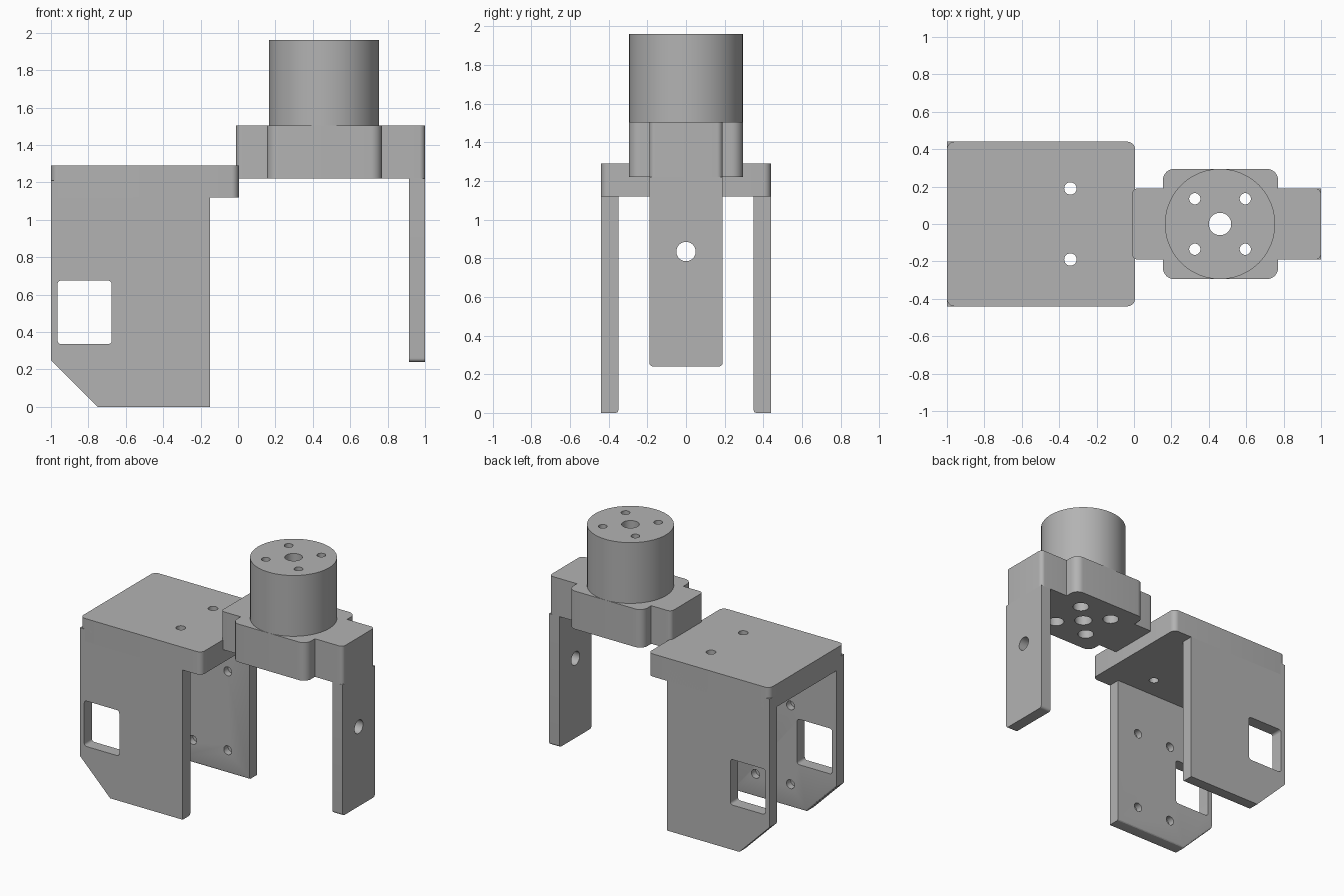
import bpy, bmesh
from math import pi
from mathutils import Vector

old = bpy.data.objects.get("Cube")
if old:
    bpy.data.objects.remove(old, do_unlink=True)

grey = bpy.data.materials.new("plain grey")
grey.use_nodes = True
colour = (0.45, 0.45, 0.45, 1)
grey.diffuse_color = colour
grey.node_tree.nodes["Principled BSDF"].inputs["Base Color"].default_value = colour

# how a flat outline (u, v) and a depth w map into space for each extrusion axis
PLACE = {"x": lambda u, v, w: (w, u, v),
         "y": lambda u, v, w: (u, w, v),
         "z": lambda u, v, w: (u, v, w)}


def rounded(corners, steps=8):
    """Outline from (u, v, radius) corners; each radius becomes a small arc."""
    out = []
    for i, (u, v, r) in enumerate(corners):
        p = Vector((u, v))
        if r == 0:
            out.append(p)
            continue
        to_prev = (Vector(corners[i - 1][:2]) - p).normalized()
        to_next = (Vector(corners[(i + 1) % len(corners)][:2]) - p).normalized()
        centre = p + (to_prev + to_next) * r
        for k in range(steps + 1):
            t = k / steps * pi / 2
            out.append(centre - to_next * r * Vector((1, 0)).rotate_by(t).x
                       - to_prev * r * Vector((1, 0)).rotate_by(t).y)
    return out


def arc_rounded(corners, steps=8):
    from math import sin, cos
    out = []
    for i, (u, v, r) in enumerate(corners):
        p = Vector((u, v))
        to_prev = (Vector(corners[i - 1][:2]) - p).normalized()
        to_next = (Vector(corners[(i + 1) % len(corners)][:2]) - p).normalized()
        for k in range(steps + 1 if r else 1):
            t = k / steps * pi / 2
            out.append(p + r * (to_prev * (1 - sin(t)) + to_next * (1 - cos(t))))
    return out


def rect(u0, u1, v0, v1, r0=0.0, r1=0.0):
    """Rectangle with radius r0 at the low-u corners and r1 at the high-u ones."""
    return arc_rounded([(u0, v0, r0), (u1, v0, r1), (u1, v1, r1), (u0, v1, r0)])


def circle(u, v, r):
    return [Vector((u, v)) + Vector((r, 0)) @ rotation(k) for k in range(48)]


def rotation(k):
    from mathutils import Matrix
    return Matrix.Rotation(2 * pi * k / 48, 2)


def prism(name, outline, axis, lo, hi, soften=None):
    bm = bmesh.new()
    rings = [[bm.verts.new(PLACE[axis](p.x, p.y, w)) for p in outline] for w in (lo, hi)]
    n = len(outline)
    for ring in rings:
        bm.faces.new(ring)
    for i in range(n):
        j = (i + 1) % n
        bm.faces.new((rings[0][i], rings[0][j], rings[1][j], rings[1][i]))
    bmesh.ops.recalc_face_normals(bm, faces=bm.faces)
    if soften:
        edges = [e for e in bm.edges if all(soften(v.co) for v in e.verts)]
        bmesh.ops.bevel(bm, geom=edges, offset=0.014, segments=3, profile=0.5, affect="EDGES")
    mesh = bpy.data.meshes.new(name)
    bm.to_mesh(mesh)
    bm.free()
    mesh.materials.append(grey)
    obj = bpy.data.objects.new(name, mesh)
    bpy.context.collection.objects.link(obj)
    return obj


def finish(obj, cuts):
    """Cut every (outline, axis, lo, hi) out of the part and shade it."""
    bpy.ops.object.select_all(action="DESELECT")
    bpy.context.view_layer.objects.active = obj
    obj.select_set(True)
    for cut in cuts:
        cutter = prism("cutter", *cut)
        cutter.hide_render = True
        mod = obj.modifiers.new("cut", "BOOLEAN")
        mod.operation, mod.solver, mod.object = "DIFFERENCE", "EXACT", cutter
        bpy.ops.object.modifier_apply(modifier=mod.name)
        bpy.data.objects.remove(cutter, do_unlink=True)
    bpy.ops.object.shade_smooth_by_angle(angle=0.5)


# bracket top plate with two screw holes
finish(prism("bracket_top", rect(-1, 0.005, -0.44, 0.44, 0.04, 0.04), "z", 1.12, 1.29),
       [(circle(-0.34, y, 0.033), "z", 1, 1.4) for y in (-0.19, 0.19)])

# side plates with a window and four blind holes on the inner face
side = arc_rounded([(-1, 0.25, 0), (-0.75, 0, 0), (-0.15, 0, 0), (-0.15, 1.21, 0), (-1, 1.21, 0)])
for s, name in ((-1, "front_side_plate"), (1, "back_side_plate")):
    plate = prism(name, side, "y", s * 0.35, s * 0.44,
                  lambda c: abs(c.y) < 0.36 and c.z < 0.3)
    cuts = [(rect(-0.965, -0.675, 0.335, 0.675, 0.02, 0.02), "y", s * 0.3, s * 0.5)]
    cuts += [(circle(x, z, 0.033), "y", s * 0.3, s * 0.4)
             for x in (-0.33, -0.62) for z in (0.17, 0.76)]
    finish(plate, cuts)

# screw pattern shared by the cross block and the round boss
cx = 0.46
screws = [(cx + i * 0.135, j * 0.135) for i in (-1, 1) for j in (-1, 1)]
through = [(circle(cx, 0, 0.06), "z", 1, 2.1)]
through += [(circle(x, y, 0.03), "z", 1, 2.1) for x, y in screws]

# cross-shaped block, counterbored from below
half = [(-0.01, -0.19, 0.03), (0.155, -0.19, 0), (0.155, -0.295, 0.06),
        (0.77, -0.295, 0.06), (0.77, -0.19, 0), (1, -0.19, 0.03)]
cross = half + [(x, -y, r) for x, y, r in reversed(half)]
finish(prism("cross_block", arc_rounded(cross), "z", 1.22, 1.505),
       through + [(circle(x, y, 0.055), "z", 1, 1.42) for x, y in screws])

# round boss on top
boss = [Vector((cx, 0)) + (p - Vector((cx, 0))) for p in circle(cx, 0, 0.295)]
finish(prism("round_boss", boss, "z", 1.505, 1.96), through)

# hanging arm with a pivot hole
arm = arc_rounded([(-0.19, 0.24, 0.02), (0.19, 0.24, 0.02), (0.19, 1.22, 0), (-0.19, 1.22, 0)])
finish(prism("hanging_arm", arm, "x", 0.915, 1), [(circle(0, 0.835, 0.05), "x", 0.8, 1.1)])
